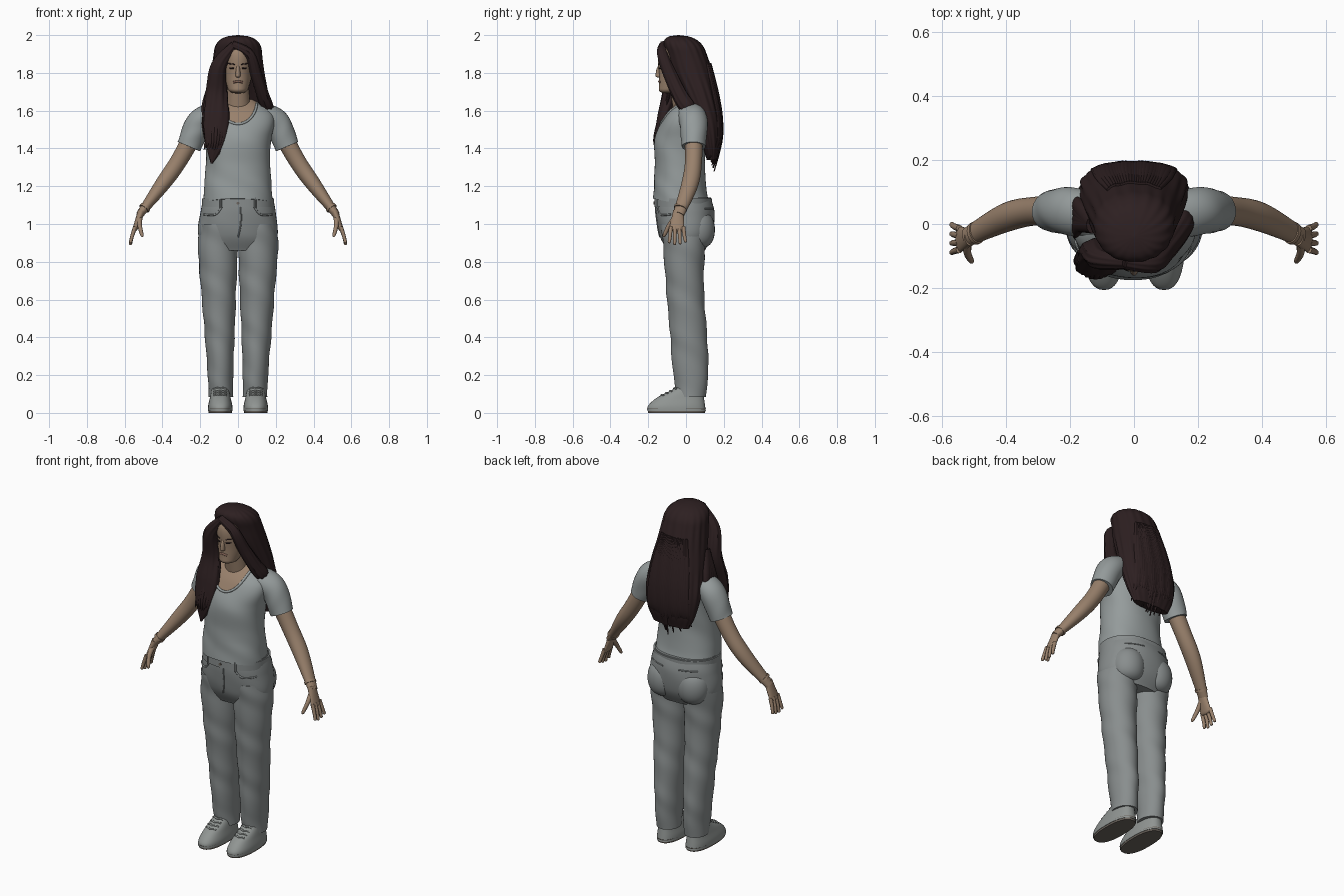
import bpy, bmesh, random
from math import sin, cos, pi, sqrt, radians, copysign
from mathutils import Vector
from mathutils.bvhtree import BVHTree

random.seed(4)
if "Cube" in bpy.data.objects:
    bpy.data.objects.remove(bpy.data.objects["Cube"])


def material(name, *rgb):
    made = bpy.data.materials.new(name)
    made.use_nodes = True
    made.diffuse_color = (*rgb, 1)
    shader = next(node for node in made.node_tree.nodes if node.type == 'BSDF_PRINCIPLED')
    shader.inputs["Base Color"].default_value = (*rgb, 1)
    return made


SHIRT = material("shirt grey", .3, .33, .33)
PANTS = material("trouser grey", .25, .27, .27)
SKIN = material("skin", .32, .22, .15)
HAIR = material("dark brown hair", .026, .014, .015)
LIPS = material("lips", .22, .12, .09)
SHOE = material("shoe grey", .28, .3, .29)
SOLE = material("sole brown", .15, .13, .11)
ACROSS, FORWARD, UP = Vector((1, 0, 0)), Vector((0, -1, 0)), Vector((0, 0, 1))


def spread(keys, count):
    """Sample evenly spaced keys (numbers or vectors) along a smooth curve."""
    last = len(keys) - 1
    samples = []
    for row in range(count):
        place = last * row / (count - 1)
        start = max(0, min(int(place), last - 1))
        t = place - start
        a, b, c, d = (keys[max(0, min(last, start + step))] for step in (-1, 0, 1, 2))
        samples.append(b + (c - a) * (t / 2) + (a * 2 - b * 5 + c * 4 - d) * (t * t / 2)
                       + (b * 3 - a - c * 3 + d) * (t ** 3 / 2))
    return samples


def rounding(count, base, tip):
    """Scale factors that close the two ends of a part like a dome."""
    factors = []
    for row in range(count):
        t = row / (count - 1)
        near = max(1 - t / base if base else 0, 1 - (1 - t) / tip if tip else 0, 0)
        factors.append(sqrt(max(1 - near * near, .001)))
    return factors


def skin(name, centres, widths, depths, mat, facing=None, seg=28, power=2, ripple=(0, 0, 0)):
    """Skin a row of rounded rings; facing turns the rings along their path."""
    bm = bmesh.new()
    loops = []
    amount, waves, twist = ripple
    for row, (centre, width, depth) in enumerate(zip(centres, widths, depths)):
        u, v = ACROSS, -FORWARD
        if facing:
            along = centres[min(row + 1, len(centres) - 1)] - centres[max(row - 1, 0)]
            along.normalize()
            v = (facing - along * facing.dot(along)).normalized()
            u = v.cross(along)
        loop = []
        for k in range(seg):
            angle = 2 * pi * k / seg
            swell = 1 + amount * sin(waves * angle + twist * centre.z) * (1 + sin(centre.z * 23 + angle) / 2)
            c, s = (copysign(abs(w) ** (2 / power), w) * swell for w in (cos(angle), sin(angle)))
            loop.append(bm.verts.new(centre + u * c * width + v * s * depth))
        loops.append(loop)
    for lower, upper in zip(loops, loops[1:]):
        for k in range(seg):
            bm.faces.new((lower[k], lower[k - 1], upper[k - 1], upper[k]))
    bm.faces.new(loops[0])
    bm.faces.new(loops[-1])
    bmesh.ops.recalc_face_normals(bm, faces=bm.faces[:])
    mesh = bpy.data.meshes.new(name)
    bm.to_mesh(mesh)
    bm.free()
    for face in mesh.polygons:
        face.use_smooth = True
    mesh.set_sharp_from_angle(angle=radians(55))
    mesh.materials.append(mat)
    part = bpy.data.objects.new(name, mesh)
    bpy.context.scene.collection.objects.link(part)
    return part


def stack(name, mat, bottom, top, width, front, back, x=(0,), base=0, tip=0, count=36, **style):
    """Upright part from its half width, front and back outlines."""
    scale = rounding(count, base, tip)
    fronts, backs = spread(front, count), spread(back, count)
    centres = [Vector((cx, (f + b) / 2, z)) for cx, f, b, z in
               zip(spread(x, count), fronts, backs, spread((bottom, top), count))]
    return skin(name, centres, [w * k for w, k in zip(spread(width, count), scale)],
                [(b - f) / 2 * k for f, b, k in zip(fronts, backs, scale)], mat, **style)


def sweep(name, mat, path, width, depth, facing=-FORWARD, base=0, tip=0, count=24, **style):
    """Limb or lock of hair that follows a path."""
    scale = rounding(count, base, tip)
    return skin(name, spread([Vector(p) for p in path], count),
                [w * k for w, k in zip(spread(width, count), scale)],
                [d * k for d, k in zip(spread(depth, count), scale)], mat, facing, **style)


def project(part, origins, direction):
    tree = BVHTree.FromPolygons([v.co for v in part.data.vertices],
                                [p.vertices[:] for p in part.data.polygons])
    hits = [tree.ray_cast(Vector(origin), direction)[0] for origin in origins]
    return [hit for hit in hits if hit]


def seam(name, mat, part, outline, radius, toward=FORWARD):
    """Thin piping laid on the front or back of a part."""
    rows = spread([Vector(p) for p in outline], 24)
    hits = project(part, [(x, toward.y, z) for x, z in rows], -toward)
    radii = [radius] * len(hits)
    return skin(name, hits, radii, radii, mat, toward + UP / 50 + ACROSS / 90, seg=8)


def flip(path, side):
    return [(x * side, y, z) for x, y, z in path]


# Shirt body with a scooped neck and a hem that drops at the back
shirt = stack("shirt_body", SHIRT, 1.1, 1.66, width=(.185, .18, .17, .175, .19, .08),
              front=(-.175, -.17, -.165, -.165, -.11, -.03), back=(.135, .11, .1, .11, .11, .06),
              count=56, seg=72, power=2.2, ripple=(.009, 4, 31))
for vert in shirt.data.vertices:
    if vert.co.z < 1.25:
        vert.co.z -= 1.3 * vert.co.y * (1.25 - vert.co.z)
shirt.data.materials.append(SKIN)
for face in shirt.data.polygons:
    x, y, z = face.center
    if y < 0 and (x / .1) ** 2 + ((z - 1.65) / .12) ** 2 < 1:
        face.material_index = 1
arc = [pi * k / 12 for k in range(13)]
seam("shirt_collar", SHIRT, shirt, [(cos(a) / 10, 1.65 - .12 * sin(a)) for a in arc], .007)

# Neck, head and face
stack("neck", SKIN, 1.55, 1.75, width=(.07, .055), front=(-.06, -.09), back=(.06, .03))
head = stack("head", SKIN, 1.69, 1.98, width=(.045, .07, .08, .06), front=(-.145, -.142, -.148, -.11),
             back=(-.04, .04, .08, .06), base=.12, tip=.3, seg=40)
stack("nose", SKIN, 1.775, 1.85, width=(.014, .012, .007), front=(-.162, -.158, -.142), back=(-.12,),
      base=.2, seg=16)
seam("lips", LIPS, head, [(-.024, 1.75), (0, 1.755), (.024, 1.75)], .006)
for side, label in ((1, "left"), (-1, "right")):
    seam(label + "_eye", HAIR, head, [(side * .02, 1.825), (side * .045, 1.826)], .004)
    seam(label + "_eyebrow", HAIR, head, [(side * .016, 1.845), (side * .055, 1.85)], .003)

# Hair mass, hugging the skull and falling down the back
hair = stack("hair_mass", HAIR, 1.34, 2, width=(.115, .15, .17, .16, .14, .125, .12),
             front=(.11, .08, .04, -.02, -.08, -.11, -.15), back=(.165, .185, .19, .17, .14, .1, .07),
             tip=.17, count=60, seg=96, power=2.2, ripple=(.014, 17, 6))

# Back strands with ragged tips
for i in range(24):
    x = (i - 11.5) / 80
    path = project(hair, [(x * (1.9 - z) ** .2, 1, z) for z in (1.85, 1.7, 1.56, 1.43)], FORWARD)
    path.append((x * .8 + random.uniform(-.01, .01), .15 - abs(x) / 5,
                 1.27 + abs(x) / 2 + random.uniform(0, .06)))
    sweep("hair_back_strand", HAIR, path, (.006, .016, .015, .003), (.008, .008, .003),
          facing=-FORWARD + ACROSS * x * 2, seg=8)

# Parted curtains beside the face, the right one falling over the chest
fall = [(-.02, -.12, 1.95), (-.1, -.11, 1.84), (-.115, -.085, 1.7), (-.115, -.12, 1.56),
        (-.12, -.145, 1.44), (-.14, -.145, 1.32)]
sweep("hair_right_fall", HAIR, fall, (.02, .04, .055, .07, .055, .005), (.02, .04, .03, .005),
      facing=FORWARD, count=40, seg=36, ripple=(.05, 9, 14))
sweep("hair_left_fall", HAIR, [(-.03, -.12, 1.95), (.06, -.125, 1.9), (.1, -.08, 1.78), (.14, -.02, 1.66),
                               (.165, .03, 1.6)], (.02, .03, .035), (.02, .035, .045),
      facing=FORWARD, tip=.2, seg=36, ripple=(.05, 9, 14))
for i in range(9):
    k = i / 4 - 1
    path = [(x + k * .05, y - .025 * (1 - k * k), z) for x, y, z in fall[2:5]]
    path.append((k * .045 - .135, -.145, 1.34 + abs(k) / 20 + random.uniform(0, .04)))
    sweep("hair_front_strand", HAIR, path, (.011, .011, .002), (.008, .002), facing=FORWARD, seg=8)
for i in range(4):
    y = i / 30
    sweep("hair_shoulder_strand", HAIR, [(-.13, 0, 1.76), (-.17, y / 2, 1.64), (-.18, y - .03, 1.54),
                                         (-.178, y - .05, 1.45)], (.02, .018, .002), (.03, .025, .003), seg=12)

# Trousers: hips, waistband and fly
hips = stack("trouser_hips", PANTS, .86, 1.14, width=(.17, .21, .2, .183), front=(-.1, -.14, -.16, -.16),
             back=(.1, .14, .15, .132), seg=48, power=2.2, ripple=(.006, 5, 30))
stack("waistband", PANTS, 1.09, 1.135, width=(.191,), front=(-.167,), back=(.138,), count=4, seg=48, power=2.2)
seam("fly", PANTS, hips, [(.015, 1.09), (.015, 1), (0, .93)], .004)
sweep("waist_button", SOLE, [(0, -.16, 1.11), (0, -.172, 1.11)], (.008,), (.008,), facing=UP, seg=12)

for side, label in ((1, "left"), (-1, "right")):
    # Sleeve, arm and hand
    sweep(label + "_sleeve", SHIRT, flip([(.1, .02, 1.6), (.2, .04, 1.54), (.26, .04, 1.41)], side),
          (.05, .07, .064), (.07, .075, .063), ripple=(.012, 3, 60))
    sweep(label + "_arm", SKIN, flip([(.2, .04, 1.54), (.31, .04, 1.34), (.4, .02, 1.21), (.52, -.04, 1.05)], side),
          (.05, .045, .04, .02), (.05, .045, .045, .03))
    sweep(label + "_wristband", SKIN, flip([(.49, -.026, 1.09), (.498, -.03, 1.08)], side), (.03,), (.036,), count=3)
    sweep(label + "_palm", SKIN, flip([(.51, -.04, 1.07), (.55, -.05, .96)], side),
          (.02, .012), (.028, .042), tip=.2)
    for i in range(4):
        root, spreading, end = i * .022 - .08, i * .008 - .01, .885 + abs(i - 1.3) / 100
        sweep(label + "_finger", SKIN, flip([(.545, root, .985), (.562, root + spreading / 2, .93),
                                             (.57, root + spreading, end)], side),
              (.011, .008), (.011, .008), tip=.15, seg=10)
    sweep(label + "_thumb", SKIN, flip([(.52, -.05, 1.04), (.52, -.09, .99), (.505, -.12, .93)], side),
          (.015, .009), (.016, .009), tip=.2, seg=12)

    # Trouser leg, seat, pockets and belt loop
    stack(label + "_trouser_leg", PANTS, .085, 1, x=(side * .09, side * .11),
          width=(.065, .068, .08, .093, .105, .095), front=(-.045, -.07, -.085, -.105, -.12, -.13),
          back=(.105, .118, .11, .095, .1, .13), count=50, seg=40, ripple=(.02, 2, 37))
    stack(label + "_seat", PANTS, .87, 1.07, x=(side * .095,), width=(.095,), front=(-.03,), back=(.153,),
          base=.5, tip=.5)
    seam(label + "_pocket_edge", PANTS, hips, [(side * .085, 1.09), (side * .12, 1.05), (side * .18, 1.05)], .005)
    seam(label + "_back_pocket", PANTS, hips, [(side * .05, 1.08), (side * .15, 1.08)], .004, toward=-FORWARD)
    stack(label + "_belt_loop", PANTS, 1.085, 1.14, x=(side * .09,), width=(.007,), front=(-.159,),
          back=(-.14,), count=2, seg=8)

    # Sole, shoe and laces
    middle = side * .094
    stack(label + "_sole", SOLE, 0, .022, x=(middle,), width=(.061, .065), front=(-.2, -.206), back=(.1, .105),
          count=2, seg=40, power=2.4)
    shoe = stack(label + "_shoe", SHOE, .01, .15, x=(middle,), width=(.065, .064, .055, .047, .042),
                 front=(-.205, -.2, -.155, -.075, -.035), back=(.105, .085), seg=40, power=2.4)
    for i in range(4):
        hits = project(shoe, [(middle + k / 90, i / 45 - .13 + abs(k) / 250, 1) for k in range(-3, 4)], -UP)
        sweep(label + "_lace", SHOE, hits, (.005,), (.005,), facing=UP, seg=8)
